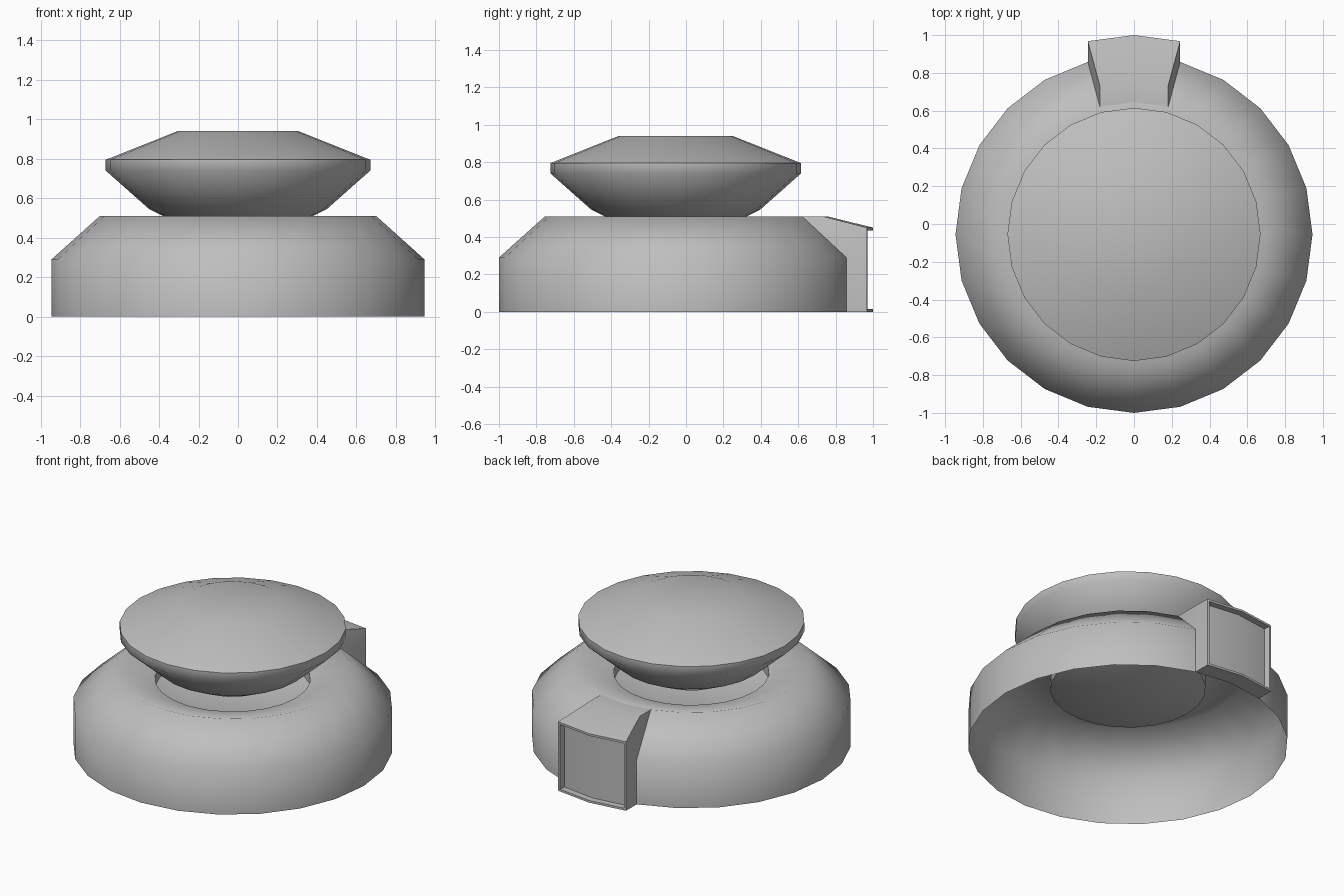
import bpy, bmesh, math

if "Cube" in bpy.data.objects:
    bpy.data.objects.remove(bpy.data.objects["Cube"])

SIDES = 24
CY = -0.055          # axis of the round parts

grey = bpy.data.materials.new("plain grey")
grey.diffuse_color = (0.52, 0.52, 0.52, 1)
grey.use_nodes = True
grey.node_tree.nodes["Principled BSDF"].inputs["Base Color"].default_value = grey.diffuse_color


def finish(bm, name, angle):
    mesh = bpy.data.meshes.new(name)
    bm.to_mesh(mesh)
    bm.free()
    mesh.materials.append(grey)
    obj = bpy.data.objects.new(name, mesh)
    bpy.context.collection.objects.link(obj)
    bpy.ops.object.select_all(action='DESELECT')
    obj.select_set(True)
    bpy.context.view_layer.objects.active = obj
    bpy.ops.object.shade_smooth_by_angle(angle=math.radians(angle))
    return obj


def polar(r, a, z, dy=0.0):
    return (r * math.cos(a), CY + r * math.sin(a) + dy, z)


def lathe(name, profile, angle, cap_start=False, cap_end=True):
    """Revolve an (r, z) profile, listed so that faces point outward."""
    bm = bmesh.new()
    rings = [[bm.verts.new(polar(r, math.tau * j / SIDES, z)) for j in range(SIDES)]
             for r, z in profile]
    for a, b in zip(rings, rings[1:]):
        for j in range(SIDES):
            k = (j + 1) % SIDES
            bm.faces.new((a[j], a[k], b[k], b[j]))
    if cap_start:
        bm.faces.new(rings[0][::-1])
    if cap_end:
        bm.faces.new(rings[-1])
    return finish(bm, name, angle)


# open-bottomed base shell with a sunken cup in its top
lathe("base_shell", [(0.945, 0), (0.945, 0.29), (0.70, 0.51), (0.46, 0.447),
                     (0.46, 0.38), (0.23, 0.315)], 60)

# wide button sitting over the cup
lathe("button", [(0.22, 0.43), (0.38, 0.51), (0.45, 0.545), (0.67, 0.74),
                 (0.67, 0.795), (0.305, 0.94)], 60, cap_start=True)

# rear block: two base segments pushed backward, with a recessed panel
bm = bmesh.new()
section = [(0.945, 0.29, 0), (0.70, 0.51, 0), (0.70, 0.51, 0.112),
           (0.945, 0.45, 0.11), (0.945, 0, 0.11), (0.945, 0, 0)]
cols = [[bm.verts.new(polar(r, math.radians(d), z, dy)) for r, z, dy in section]
        for d in (75, 90, 105)]
back = []
for a, b in zip(cols, cols[1:]):
    for i in range(1, 5):
        f = bm.faces.new((a[i], a[i + 1], b[i + 1], b[i]))
        if i == 3:
            back.append(f)
for c in (cols[0], cols[2]):
    bm.faces.new((c[0], c[1], c[2], c[3]))
    bm.faces.new((c[0], c[3], c[4], c[5]))
bmesh.ops.recalc_face_normals(bm, faces=bm.faces[:])
if back[0].normal.y < 0:
    bmesh.ops.reverse_faces(bm, faces=bm.faces[:])
bmesh.ops.inset_region(bm, faces=back, thickness=0.014, use_even_offset=True)
bmesh.ops.inset_region(bm, faces=back, thickness=0.0005, depth=-0.04, use_even_offset=True)
finish(bm, "rear_block", 20)
